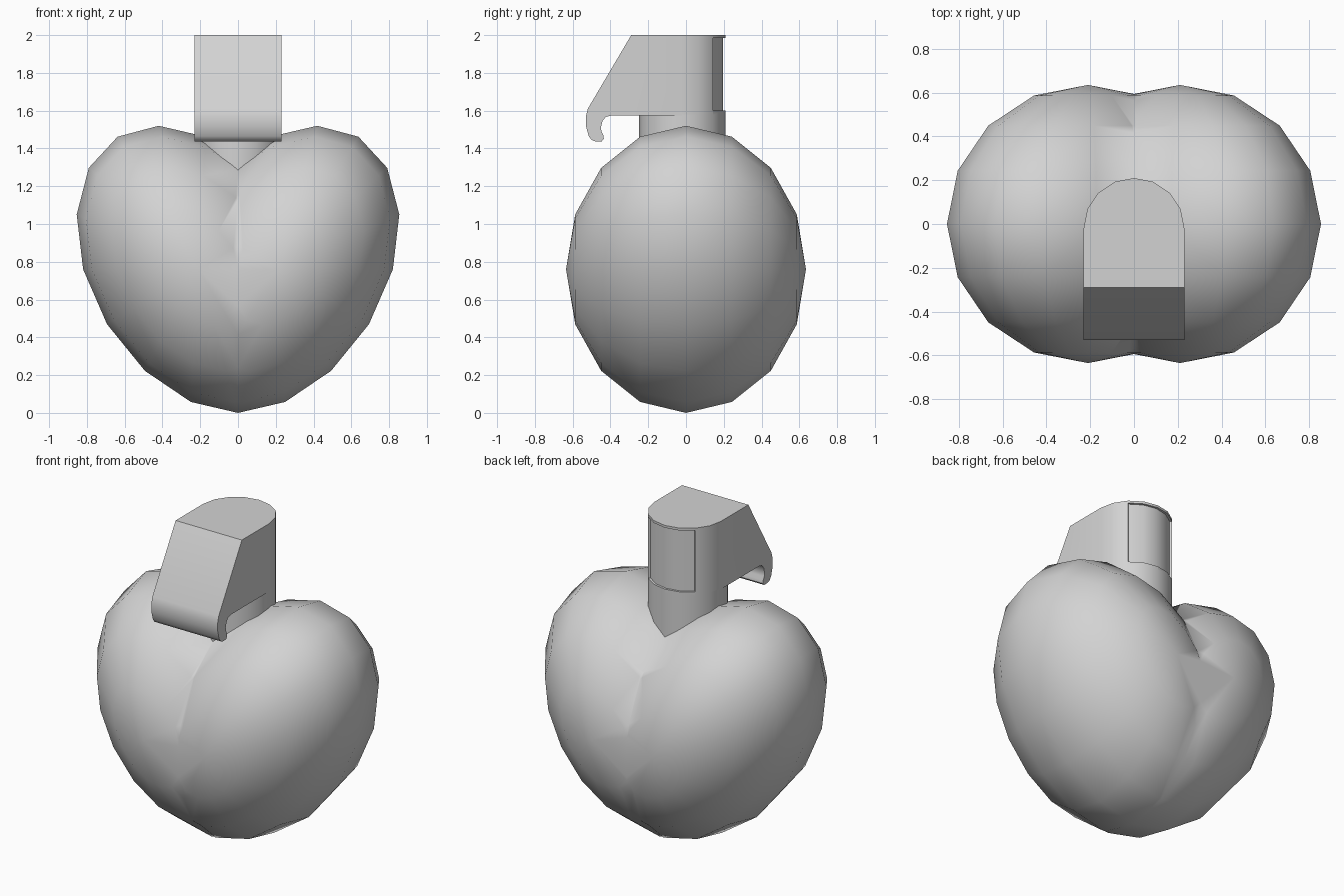
import bpy, bmesh
from math import sin, cos, radians
from mathutils import Matrix, Vector

cube = bpy.data.objects.get("Cube")
if cube:
    bpy.data.objects.remove(cube, do_unlink=True)

grey = bpy.data.materials.new("light_grey")
grey.use_nodes = True
colour = (0.65, 0.65, 0.65, 1)
grey.diffuse_color = colour
grey.node_tree.nodes["Principled BSDF"].inputs["Base Color"].default_value = colour


def make(name, bm):
    """Turn a bmesh into an object with the shared material."""
    bmesh.ops.recalc_face_normals(bm, faces=bm.faces)
    mesh = bpy.data.meshes.new(name)
    bm.to_mesh(mesh)
    bm.free()
    mesh.materials.append(grey)
    ob = bpy.data.objects.new(name, mesh)
    bpy.context.collection.objects.link(ob)
    return ob


def prism(name, points, offset):
    """Extrude a closed outline along an offset."""
    bm = bmesh.new()
    face = bm.faces.new([bm.verts.new(p) for p in points])
    top = bmesh.ops.extrude_face_region(bm, geom=[face])["geom"]
    bmesh.ops.translate(bm, vec=Vector(offset),
                        verts=[v for v in top if isinstance(v, bmesh.types.BMVert)])
    return make(name, bm)


def select(ob):
    bpy.ops.object.select_all(action="DESELECT")
    ob.select_set(True)
    bpy.context.view_layer.objects.active = ob


def cut(ob, cutter, operation):
    """Apply a boolean and drop the cutter."""
    cutter.hide_render = True
    mod = ob.modifiers.new("cut", "BOOLEAN")
    mod.object, mod.operation, mod.solver = cutter, operation, "EXACT"
    select(ob)
    bpy.ops.object.modifier_apply(modifier=mod.name)
    bpy.data.objects.remove(cutter, do_unlink=True)


def arc(radius, start, end, steps, z):
    """Points of a horizontal arc about the stem axis."""
    angles = [radians(start + (end - start) * i / steps) for i in range(steps + 1)]
    return [(radius * cos(a), AXIS_Y + radius * sin(a), z) for a in angles]


AXIS_Y, RADIUS = -0.02, 0.23

# Heart: one leaning ellipsoid lobe cut at the middle and mirrored
bm = bmesh.new()
lean = Matrix(((0.61, 0.21, 0, 0.21), (0, 0, -0.635, 0),
               (0, 0.76, 0, 0.76), (0, 0, 0, 1)))
bmesh.ops.create_uvsphere(bm, u_segments=16, v_segments=8, radius=1, matrix=lean)
bmesh.ops.bisect_plane(bm, geom=bm.verts[:] + bm.edges[:] + bm.faces[:], dist=0.0001,
                       plane_co=(0, 0, 0), plane_no=(1, 0, 0), clear_inner=True)
heart = make("heart_body", bm)
heart.modifiers.new("mirror", "MIRROR").merge_threshold = 0.002
select(heart)
bpy.ops.object.modifier_apply(modifier="mirror")
bpy.ops.object.shade_smooth()

# Round stem rising from the notch
stem = prism("stem", arc(RADIUS, 0, 337.5, 15, 1.15), (0, 0, 0.43))

# Hood: side outline with a hooked front lip, trimmed to a round-backed plan
outline = [(0.4, 2), (-0.29, 2), (-0.52, 1.61), (-0.53, 1.57), (-0.53, 1.52),
           (-0.515, 1.465), (-0.50, 1.445), (-0.48, 1.437), (-0.447, 1.437),
           (-0.435, 1.45), (-0.437, 1.47), (-0.448, 1.49), (-0.45, 1.515),
           (-0.442, 1.545), (-0.425, 1.567), (-0.397, 1.574), (0.4, 1.574)]
hood = prism("hood", [(-0.4, y, z) for y, z in outline], (0.8, 0, 0))
plan = [(RADIUS, -0.7, 1)] + arc(RADIUS, 0, 180, 8, 1) + [(-RADIUS, -0.7, 1)]
cut(hood, prism("plan_trim", plan, (0, 0, 1.5)), "INTERSECT")

# Shallow recessed panel in the rounded back
panel = arc(0.216, 45, 135, 4, 1.6) + arc(0.3, 135, 45, 4, 1.6)
cut(hood, prism("panel_cutter", panel, (0, 0, 0.385)), "DIFFERENCE")

for ob in (stem, hood):
    select(ob)
    bpy.ops.object.shade_smooth_by_angle(angle=radians(35))
